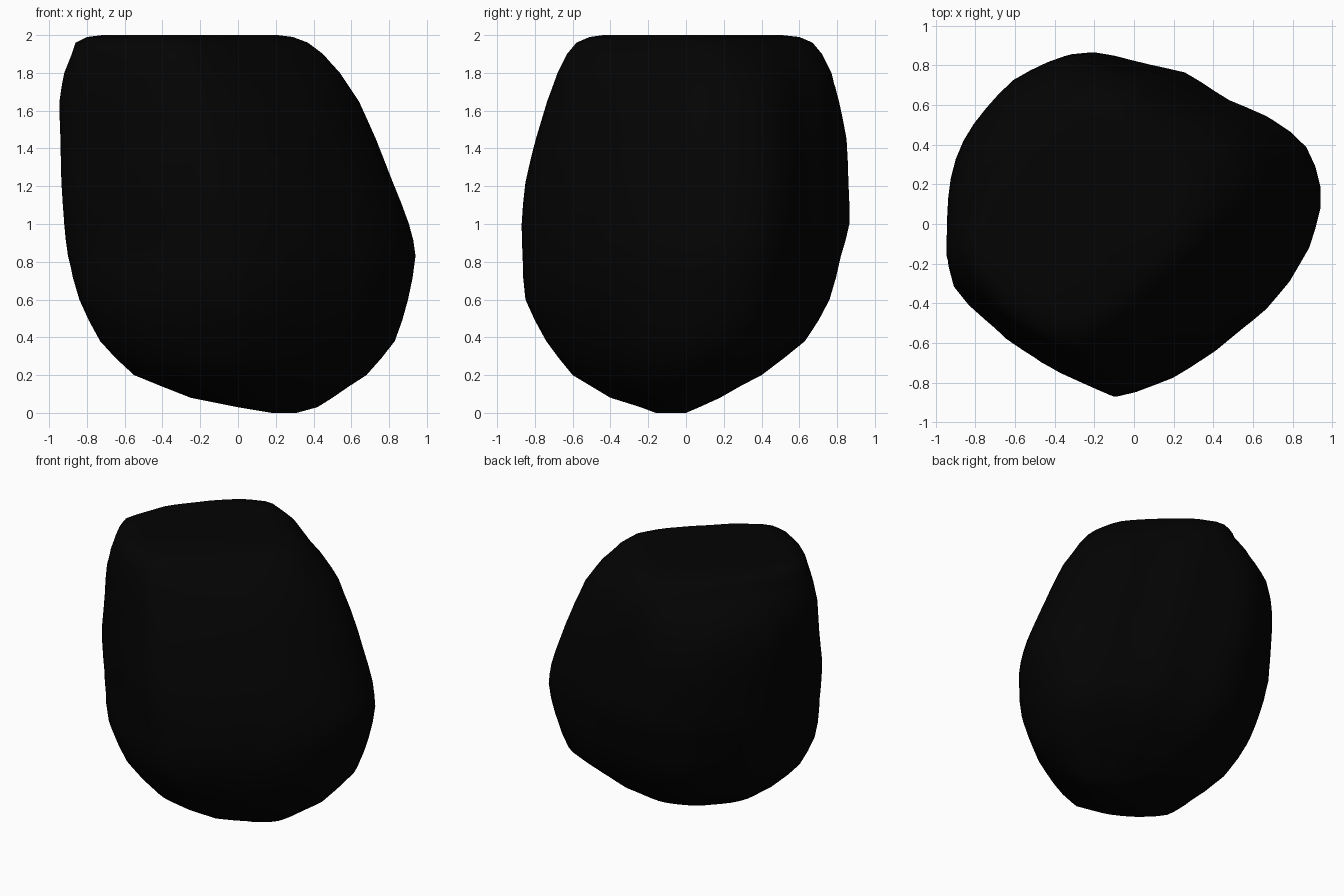
import bpy, bmesh, math
from mathutils import Vector, noise

if "Cube" in bpy.data.objects:
    bpy.data.objects.remove(bpy.data.objects["Cube"])

# Widest outline of the lump seen from above
OUTLINE = [(.94, .17), (.91, .3), (.84, .45), (.67, .56), (.52, .62), (.27, .76), (.1, .8),
           (-.14, .86), (-.26, .87), (-.4, .82), (-.57, .74), (-.68, .64), (-.8, .5),
           (-.89, .37), (-.935, .2), (-.945, .08), (-.94, -.23), (-.9, -.35), (-.68, -.54),
           (-.4, -.73), (-.08, -.865), (.2, -.76), (.4, -.63), (.65, -.43), (.78, -.27),
           (.88, -.1), (.93, .06)]
# Tapered outline of the crown, in a -1..1 square
CROWN = [(1, .03), (.92, .28), (.66, .58), (.35, .87), (.05, 1), (-.15, .91), (-.45, .6),
         (-.8, .18), (-1, -.2), (-.93, -.45), (-.66, -.76), (-.3, -.97), (-.05, -1),
         (.25, -.8), (.5, -.56), (.85, -.23)]
# Height, left, right, front, back
LEVELS = [(0, .18, .31, -.16, 0), (.03, 0, .42, -.24, .07), (.08, -.25, .5, -.4, .18),
          (.2, -.55, .68, -.6, .4), (.38, -.73, .83, -.74, .63), (.6, -.84, .9, -.85, .76),
          (.83, -.9, .94, -.865, .82), (1, -.92, .905, -.87, .865), (1.22, -.935, .82, -.85, .86),
          (1.45, -.94, .73, -.795, .85), (1.65, -.945, .64, -.735, .81), (1.8, -.92, .54, -.68, .77),
          (1.9, -.88, .45, -.63, .72), (1.96, -.86, .37, -.58, .67), (1.99, -.8, .29, -.51, .6),
          (2, -.72, .21, -.44, .51)]
SIDES = 56


def radius(poly, a):
    """Distance from the origin to the polygon edge along angle a."""
    d = Vector((math.cos(a), math.sin(a)))
    for p, q in zip(poly, poly[1:] + poly[:1]):
        p, e = Vector(p), Vector(q) - Vector(p)
        den = d.cross(e)
        if abs(den) > 1e-9:
            r, s = p.cross(e) / den, p.cross(d) / den
            if r > 0 and -1e-6 <= s <= 1 + 1e-6:
                return r
    return 1.0


def fit(v, lo, hi):
    a, b = min(v), max(v)
    return [lo + (x - a) / (b - a) * (hi - lo) for x in v]


def refine(rows):
    """Insert a smooth midpoint between the tall middle levels."""
    out = [rows[0]]
    for i in range(1, len(rows)):
        a, b = rows[i - 1], rows[i]
        if b[0] - a[0] > .09:
            p, q = rows[max(i - 2, 0)], rows[min(i + 1, len(rows) - 1)]
            m = [(x + y) / 2 + (x + y - u - w) / 24 for u, x, y, w in zip(p, a, b, q)]
            m[0] = (a[0] + b[0]) / 2
            out.append(m)
        out.append(b)
    return out


bm = bmesh.new()
angles = [2 * math.pi * i / SIDES for i in range(SIDES)]
wide = [radius(OUTLINE, a) / .92 for a in angles]
top = [radius(CROWN, a) for a in angles]

# Stacked rings, blending from the wide outline to the crown
rings = []
for z, x0, x1, y0, y1 in refine(LEVELS):
    t = .8 * min(max((z - 1.2) / .7, 0), 1) ** 3.5
    low = min(max((.9 - z) / .5, 0), 1)
    rr = []
    for a, w, c in zip(angles, wide, top):
        # fuller lower corners at front left and back right
        k = math.cos(a - math.pi * .25)
        w *= 1 + low * (.12 if k < 0 else .06) * k ** 6
        wob = .012 * noise.noise(Vector((math.cos(a) * 2.5, math.sin(a) * 2.5, z * 3)))
        rr.append(w * (1 - t) + c * t + wob)
    xs = fit([r * math.cos(a) for r, a in zip(rr, angles)], x0, x1)
    ys = fit([r * math.sin(a) for r, a in zip(rr, angles)], y0, y1)
    rings.append([bm.verts.new((x, y, z)) for x, y in zip(xs, ys)])

# Skin between rings and caps
for lo, hi in zip(rings, rings[1:]):
    for i in range(SIDES):
        j = (i + 1) % SIDES
        bm.faces.new((lo[i], lo[j], hi[j], hi[i]))
bm.faces.new(rings[0][::-1])
bm.faces.new(rings[-1])
bmesh.ops.recalc_face_normals(bm, faces=bm.faces)
for f in bm.faces:
    f.smooth = True

mesh = bpy.data.meshes.new("coal_lump")
bm.to_mesh(mesh)
bm.free()
lump = bpy.data.objects.new("coal_lump", mesh)
bpy.context.collection.objects.link(lump)

# Near-black surface
mat = bpy.data.materials.new("coal_black")
mat.diffuse_color = (.001, .001, .001, 1)
mat.use_nodes = True
mat.node_tree.nodes["Principled BSDF"].inputs["Base Color"].default_value = mat.diffuse_color
mesh.materials.append(mat)
